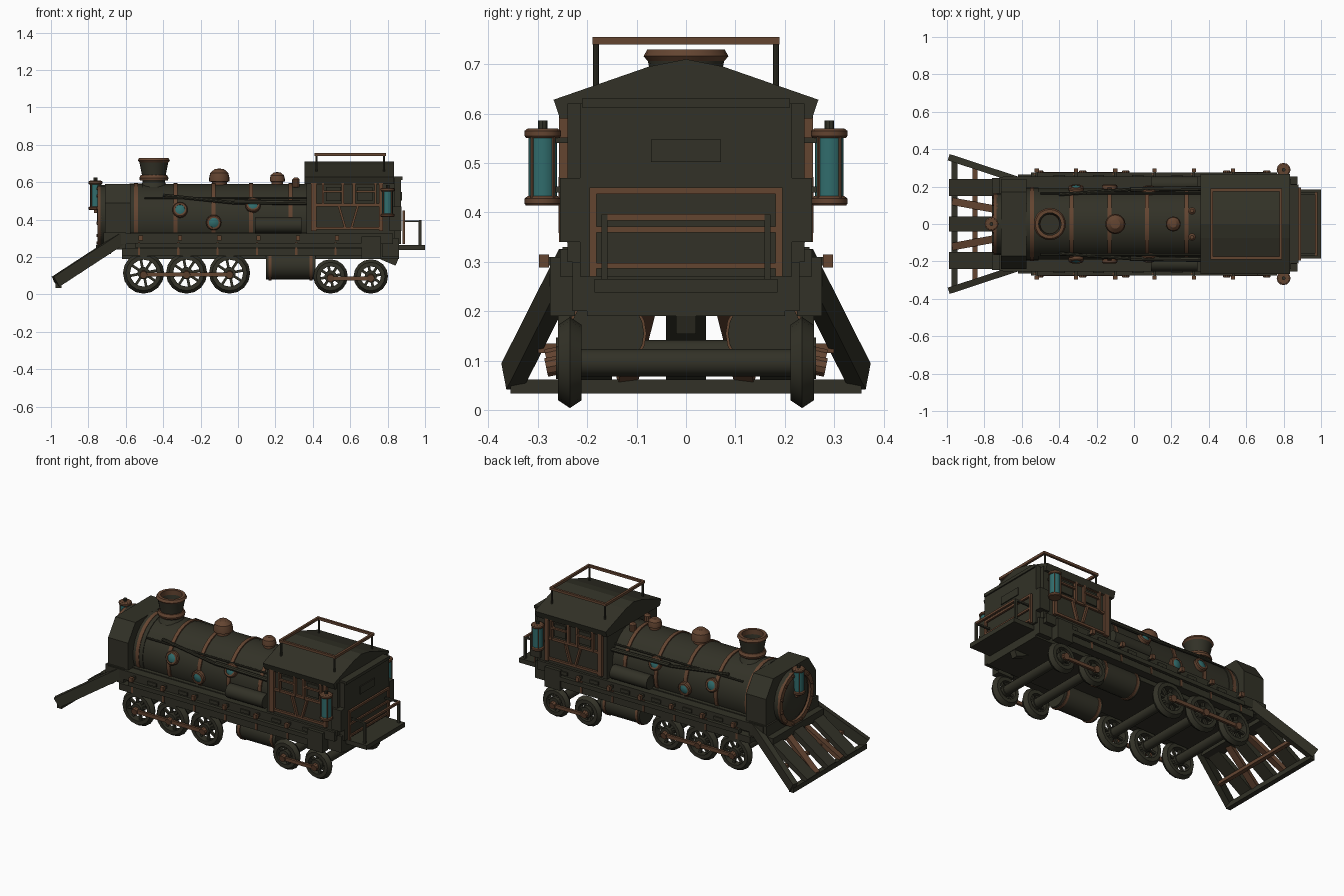
import bpy, bmesh, math
from mathutils import Vector, Matrix

def material(name, rgb):
    m = bpy.data.materials.new(name)
    m.diffuse_color = (*rgb, 1)
    return m

DARK = material("dark olive iron", (0.032, 0.031, 0.020))
BROWN = material("copper brown", (0.125, 0.058, 0.030))
TEAL = material("teal glass", (0.030, 0.150, 0.150))

def finish(name, bm, mat, smooth=False):
    bmesh.ops.remove_doubles(bm, verts=bm.verts, dist=1e-5)
    bmesh.ops.recalc_face_normals(bm, faces=bm.faces)
    if smooth:
        for f in bm.faces:
            f.smooth = True
        for e in bm.edges:
            e.smooth = e.calc_face_angle(0) < math.radians(32)
    me = bpy.data.meshes.new(name)
    bm.to_mesh(me)
    bm.free()
    me.materials.append(mat)
    ob = bpy.data.objects.new(name, me)
    bpy.context.collection.objects.link(ob)
    return ob

def box(name, x0, x1, y0, y1, z0, z1, mat=DARK):
    bm = bmesh.new()
    bmesh.ops.create_cube(bm, size=1)
    for v in bm.verts:
        v.co = ((x0 + x1) / 2 + v.co.x * (x1 - x0), (y0 + y1) / 2 + v.co.y * (y1 - y0),
                (z0 + z1) / 2 + v.co.z * (z1 - z0))
    return finish(name, bm, mat)

def bar(name, a, b, w, h, mat=DARK):
    """Rectangular bar from a to b, w wide and h deep."""
    a, b = Vector(a), Vector(b)
    bm = bmesh.new()
    bmesh.ops.create_cube(bm, size=1)
    q = (b - a).to_track_quat('X', 'Z')
    M = Matrix.Translation((a + b) / 2) @ q.to_matrix().to_4x4() @ Matrix.Diagonal(((b - a).length, w, h, 1))
    bm.transform(M)
    return finish(name, bm, mat)

def lathe(name, profile, origin, axis=(0, 0, 1), mat=DARK, n=20, closed=False):
    """Revolve (radius, height) points around an axis."""
    bm = bmesh.new()
    q = Vector(axis).to_track_quat('Z', 'Y')
    rings = [[bm.verts.new(Vector(origin) + q @ Vector((r * math.cos(t), r * math.sin(t), h)))
              for t in [2 * math.pi * k / n for k in range(n)]] for r, h in profile]
    for i in range(len(rings) - (0 if closed else 1)):
        A, B = rings[i], rings[(i + 1) % len(rings)]
        for k in range(n):
            bm.faces.new((A[k], A[(k + 1) % n], B[(k + 1) % n], B[k]))
    if not closed:
        bm.faces.new(rings[0])
        bm.faces.new(rings[-1])
    return finish(name, bm, mat, True)

def rod(name, a, b, r, mat=DARK, n=12):
    d = Vector(b) - Vector(a)
    return lathe(name, [(r, 0), (r, d.length)], a, d, mat, n)

def prism(name, pts, x0, x1, mat=DARK):
    """Extrude a (y, z) outline along x."""
    bm = bmesh.new()
    f = bm.faces.new([bm.verts.new((x0, y, z)) for y, z in pts])
    ext = bmesh.ops.extrude_face_region(bm, geom=[f])
    for v in ext["geom"]:
        if isinstance(v, bmesh.types.BMVert):
            v.co.x = x1
    return finish(name, bm, mat)

def lamp(name, x, y, z):
    lathe(name + "_glass", [(0.029, 0.01), (0.029, 0.15)], (x, y, z), mat=TEAL, n=12)
    for h in (0, 0.137):
        lathe(name + "_cap", [(0.034, 0), (0.037, 0.004), (0.037, 0.014), (0.03, 0.019)], (x, y, z + h), mat=BROWN, n=12)
    for k in range(4):
        a = math.pi / 4 + k * math.pi / 2
        px, py = x + 0.031 * math.cos(a), y + 0.031 * math.sin(a)
        rod(name + "_cage", (px, py, z + 0.01), (px, py, z + 0.145), 0.0035, BROWN, 6)
    rod(name + "_knob", (x, y, z + 0.15), (x, y, z + 0.172), 0.01, n=8)

# Boiler with bands
ZC, R = 0.40, 0.19
rod("boiler", (-0.60, 0, ZC), (0.38, 0, ZC), R, n=28)
for x in (-0.545, -0.335, -0.13, 0.07, 0.28):
    rod("boiler_band", (x - 0.011, 0, ZC), (x + 0.011, 0, ZC), R + 0.007, BROWN, 28)

# Smokebox housing, door and headlamp
prism("smokebox_housing", [(-0.24, 0.27), (-0.24, 0.49), (-0.17, 0.59), (0.17, 0.59), (0.24, 0.49), (0.24, 0.27)], -0.71, -0.575)
rod("smokebox_collar", (-0.58, 0, ZC), (-0.51, 0, ZC), R + 0.004, n=28)
rod("smokebox_front", (-0.735, 0, 0.42), (-0.70, 0, 0.42), 0.165, n=24)
lathe("door_ring", [(0.165, 0), (0.165, 0.02), (0.135, 0.02), (0.135, 0)], (-0.73, 0, 0.42), (-1, 0, 0), BROWN, 24, True)
lathe("smokebox_door", [(0.135, 0), (0.12, 0.012), (0.06, 0.022), (0, 0.025)], (-0.73, 0, 0.42), (-1, 0, 0), n=24)
for k in range(12):
    a = k * math.pi / 6 + 0.26
    y, z = 0.15 * math.cos(a), 0.42 + 0.15 * math.sin(a)
    rod("door_rivet", (-0.745, y, z), (-0.757, y, z), 0.009, BROWN, 6)
lamp("head_lamp", -0.762, 0, 0.452)
box("head_lamp_bracket", -0.77, -0.72, -0.025, 0.025, 0.435, 0.455, BROWN)

# Chimney, domes and whistles
lathe("chimney", [(0.085, 0.56), (0.06, 0.60), (0.062, 0.63), (0.078, 0.71), (0.062, 0.71), (0.05, 0.62), (0, 0.62)], (-0.45, 0, 0), n=20)
lathe("chimney_ring", [(0.075, 0.61), (0.078, 0.622), (0.07, 0.638), (0.05, 0.638), (0.05, 0.61)], (-0.45, 0, 0), mat=BROWN, closed=True)
lathe("chimney_rim", [(0.072, 0.70), (0.086, 0.716), (0.078, 0.73), (0.06, 0.73), (0.06, 0.70)], (-0.45, 0, 0), mat=BROWN, closed=True)
for x, s in ((-0.10, 1), (0.21, 0.74)):
    lathe("steam_dome", [(0.04 * s, 0.57), (0.04 * s, 0.60), (0.054 * s, 0.605), (0.054 * s, 0.60 + 0.025 * s),
                         (0.048 * s, 0.60 + 0.05 * s), (0.025 * s, 0.60 + 0.07 * s), (0, 0.60 + 0.073 * s)], (x, 0, 0), mat=BROWN)
for s in (-1, 1):
    lathe("whistle", [(0.012, 0.53), (0.012, 0.57), (0.02, 0.575), (0.02, 0.615), (0.01, 0.625)], (0.31, s * 0.07, 0), mat=BROWN, n=10)

# Frame and running boards
box("main_frame", -0.62, 0.86, -0.20, 0.20, 0.19, 0.33)
box("running_deck", -0.70, 0.83, -0.255, 0.255, 0.27, 0.325)
box("front_beam", -0.72, -0.60, -0.25, 0.25, 0.24, 0.33)
box("rear_beam", 0.77, 0.86, -0.23, 0.23, 0.20, 0.30)

for s in (-1, 1):
    # Side frame trim
    box("side_sill", -0.62, 0.68, s * 0.24 - 0.025, s * 0.24 + 0.025, 0.205, 0.245)
    box("side_rail", -0.55, 0.66, s * 0.262 - 0.014, s * 0.262 + 0.014, 0.25, 0.275)
    box("cab_step", 0.66, 0.765, s * 0.25 - 0.025, s * 0.25 + 0.025, 0.19, 0.31)
    for k in range(6):
        x = -0.52 + 0.21 * k
        box("sill_lug", x - 0.011, x + 0.011, s * 0.287 - 0.01, s * 0.287 + 0.01, 0.288, 0.315, BROWN)
        box("lug_arm", x - 0.007, x + 0.007, s * 0.265 - 0.02, s * 0.265 + 0.02, 0.293, 0.31)
        box("sill_stud", x + 0.09, x + 0.15, s * 0.257 - 0.006, s * 0.257 + 0.006, 0.285, 0.305)
        box("sill_strap", x - 0.015, x - 0.003, s * 0.265 - 0.004, s * 0.265 + 0.004, 0.21, 0.28, BROWN)

    # Gauges and pipes on boiler
    for x, z in ((-0.31, 0.45), (-0.13, 0.385), (0.08, 0.475)):
        d = Vector((0, s * math.sqrt(R * R - (z - ZC) ** 2), z - ZC)).normalized()
        p = Vector((x, 0, ZC)) + d * (R - 0.01)
        lathe("gauge_ring", [(0.041, 0), (0.041, 0.024), (0.036, 0.03), (0.026, 0.03), (0.026, 0)], p, d, BROWN, 16, True)
        lathe("gauge_glass", [(0.027, 0), (0.027, 0.025), (0.015, 0.031), (0, 0.032)], p, d, TEAL, 16)
    rod("boiler_pipe", (-0.40, s * 0.158, 0.53), (-0.02, s * 0.185, 0.49), 0.009, n=8)
    rod("boiler_pipe_rear", (-0.02, s * 0.185, 0.495), (0.37, s * 0.19, 0.49), 0.013, n=8)
    rod("handrail", (-0.50, s * 0.165, 0.515), (0.37, s * 0.165, 0.515), 0.006, n=8)
    rod("air_tank", (0.09, s * 0.212, 0.37), (0.34, s * 0.212, 0.37), 0.042, n=16)

    # Under barrels
    rod("under_barrel", (0.15, s * 0.16, 0.155), (0.415, s * 0.16, 0.155), 0.075, n=20)
    for x in (0.17, 0.39):
        rod("barrel_band", (x - 0.008, s * 0.16, 0.155), (x + 0.008, s * 0.16, 0.155), 0.08, BROWN, 20)

    # Wheels and coupling rods
    for x, r in ((-0.505, 0.11), (-0.275, 0.11), (-0.045, 0.11), (0.495, 0.092), (0.71, 0.092)):
        c = Vector((x, s * 0.235, r + 0.004))
        lathe("wheel_rim", [(r, 0), (r - 0.016, 0.024), (r - 0.038, 0.024), (r - 0.038, -0.024), (r - 0.016, -0.024)], c, (0, 1, 0), n=16, closed=True)
        for k in range(4):
            a = k * math.pi / 4 + 0.2
            d = Vector((math.cos(a), 0, math.sin(a))) * (r - 0.03)
            bar("wheel_spokes", c - d, c + d, 0.014, 0.014)
        rod("wheel_hub", c - Vector((0, s * 0.02, 0)), c + Vector((0, s * 0.028, 0)), 0.033, n=12)
        rod("wheel_pin", c, c + Vector((0, s * 0.048, -0.01)), 0.02, BROWN, 10)
        if s > 0:
            rod("axle", (x, -0.235, c.z), (x, 0.235, c.z), 0.028, n=12)
    box("drive_rod", -0.52, -0.03, s * 0.27 - 0.007, s * 0.27 + 0.007, 0.095, 0.117, BROWN)
    box("rear_rod", 0.48, 0.725, s * 0.27 - 0.007, s * 0.27 + 0.007, 0.075, 0.095, BROWN)

    # Cab sides: pillars, window frames and lower panels
    y = s * 0.243
    for x, w, z0, z1 in ((0.405, 0.03, 0.34, 0.61), (0.765, 0.022, 0.34, 0.61), (0.56, 0.014, 0.475, 0.60),
                         (0.62, 0.014, 0.475, 0.60), (0.455, 0.012, 0.475, 0.60), (0.735, 0.012, 0.475, 0.60)):
        box("cab_pillar", x - w / 2, x + w / 2, y - 0.014, y + 0.014, z0, z1, BROWN)
    for z in (0.353, 0.478, 0.595):
        box("cab_trim", 0.42, 0.76, y - 0.01, y + 0.01, z - 0.007, z + 0.007, BROWN)
    for x in (0.51, 0.68):
        box("window_shutter", x - 0.04, x + 0.04, y - 0.006, y + 0.006, 0.50, 0.575)
        box("window_sill", x - 0.05, x + 0.05, y - 0.018, y + 0.018, 0.545, 0.555, BROWN)
    for t in (-1, 1):
        bar("cab_brace", (0.59 + t * 0.05, y, 0.47), (0.59 + t * 0.018, y, 0.36), 0.03, 0.012, BROWN)
    box("corner_post", 0.81, 0.875, s * 0.235 - 0.02, s * 0.235 + 0.02, 0.34, 0.47)
    lamp("side_lamp", 0.80, s * 0.29, 0.414)
    for z in (0.44, 0.54):
        box("lamp_bracket", 0.79, 0.81, s * 0.255 - 0.025, s * 0.255 + 0.025, z, z + 0.012)

    # Roof rail posts and side rails
    for x in (0.42, 0.78):
        rod("roof_rail_post", (x, s * 0.182, 0.64), (x, s * 0.182, 0.75), 0.006, n=8)
    box("roof_rail_side", 0.41, 0.79, s * 0.182 - 0.007, s * 0.182 + 0.007, 0.74, 0.755, BROWN)

    # Rear platform railing
    box("platform_post", 0.965, 0.98, s * 0.165 - 0.006, s * 0.165 + 0.006, 0.26, 0.395)
    box("platform_side_rail", 0.88, 0.98, s * 0.165 - 0.006, s * 0.165 + 0.006, 0.386, 0.396)
    box("rear_frame_post", 0.88, 0.892, s * 0.188 - 0.007, s * 0.188 + 0.007, 0.27, 0.45, BROWN)

    # Front ramp side rails, plates and braces
    bar("ramp_side", (-0.975, s * 0.352, 0.068), (-0.62, s * 0.235, 0.30), 0.035, 0.062)
    bar("ramp_plate", (-0.98, s * 0.195, 0.062), (-0.70, s * 0.195, 0.25), 0.09, 0.03)
    bar("ramp_strip", (-0.965, s * 0.12, 0.06), (-0.72, s * 0.075, 0.235), 0.04, 0.025, BROWN)
    bar("ramp_brace", (-0.85, 0, 0.125), (-0.85, s * 0.30, 0.125), 0.025, 0.02, BROWN)

# Front ramp centre plate and bars
bar("ramp_centre", (-0.98, 0, 0.065), (-0.70, 0, 0.255), 0.08, 0.035)
box("ramp_foot", -0.975, -0.945, -0.355, 0.355, 0.033, 0.062)
box("ramp_head", -0.76, -0.68, -0.245, 0.245, 0.215, 0.265)

# Cab body, roof and roof rail
box("cab_body", 0.365, 0.84, -0.24, 0.24, 0.30, 0.62)
prism("cab_roof", [(-0.255, 0.59), (-0.268, 0.628), (-0.075, 0.695), (0, 0.71), (0.075, 0.695), (0.268, 0.628), (0.255, 0.59)], 0.355, 0.835)
for x in (0.415, 0.785):
    box("roof_rail_end", x - 0.007, x + 0.007, -0.188, 0.188, 0.74, 0.755, BROWN)

# Cab rear wall
box("rear_panel", 0.83, 0.872, -0.215, 0.215, 0.27, 0.62)
box("rear_panel_cap", 0.83, 0.88, -0.21, 0.21, 0.612, 0.63)
box("rear_plate", 0.87, 0.878, -0.071, 0.071, 0.502, 0.548)

# Rear platform and coupler
box("rear_platform", 0.86, 1.0, -0.185, 0.185, 0.238, 0.265)
box("rear_frame_top", 0.88, 0.892, -0.195, 0.195, 0.437, 0.45, BROWN)
for z in (0.365, 0.292):
    box("rear_frame_bar", 0.88, 0.89, -0.185, 0.185, z - 0.006, z + 0.006, BROWN)
box("platform_end_rail", 0.967, 0.98, -0.17, 0.17, 0.384, 0.397, BROWN)
bar("coupler", (0.76, 0, 0.21), (0.85, 0, 0.172), 0.04, 0.04)
